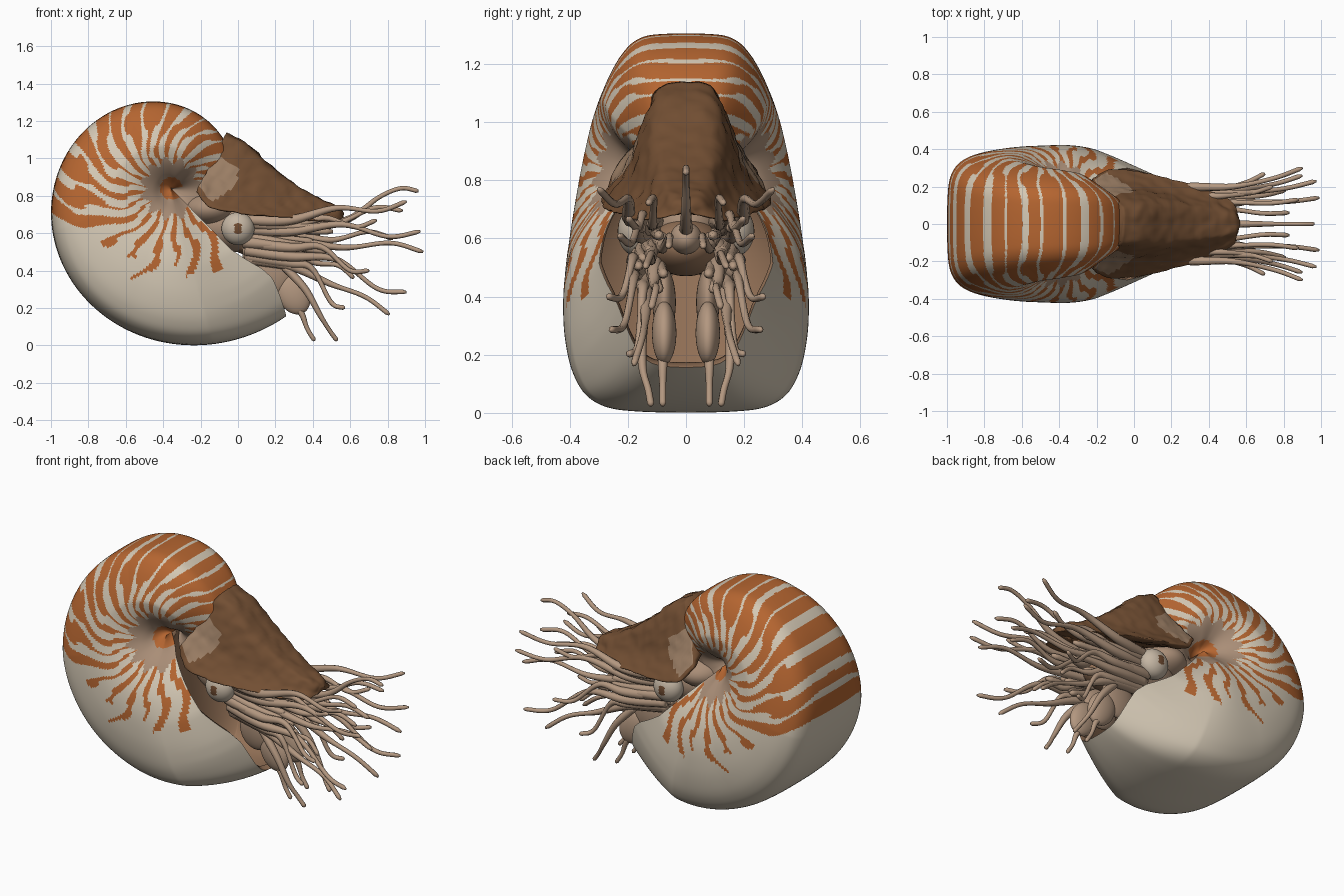
import bpy, bmesh, math, random
from mathutils import Vector, Matrix, noise

if "Cube" in bpy.data.objects:
    bpy.data.objects.remove(bpy.data.objects["Cube"])

random.seed(4)
COLOURS = {
    "shell_cream": (.66, .58, .46), "stripe_orange": (.46, .13, .03),
    "hood_brown": (.17, .078, .033), "hood_patch": (.33, .21, .13),
    "callus_tan": (.40, .27, .185), "tentacle_tan": (.45, .31, .215),
    "eye_pale": (.56, .47, .37), "pupil_brown": (.16, .07, .03),
    "lining_brown": (.31, .175, .10)}
MATS = {}
for n, c in COLOURS.items():
    MATS[n] = bpy.data.materials.new(n)
    MATS[n].diffuse_color = (*c, 1)


def spline(pts, n):
    """Catmull-Rom curve through pts, n steps per span."""
    p = [Vector(q) for q in pts]
    p = [2 * p[0] - p[1]] + p + [2 * p[-1] - p[-2]]
    out = []
    for i in range(1, len(p) - 2):
        a, b, c, d = p[i - 1:i + 3]
        for k in range(n):
            t = k / n
            out.append(.5 * (2 * b + (c - a) * t + (2 * a - 5 * b + 4 * c - d) * t * t
                             + (3 * b - a - 3 * c + d) * t ** 3))
    return out + [p[-2]]


def clamp(v):
    return min(1, max(0, v))


def finish(name, bm, mats):
    bmesh.ops.recalc_face_normals(bm, faces=bm.faces)
    me = bpy.data.meshes.new(name)
    for f in bm.faces:
        f.smooth = True
    bm.to_mesh(me)
    bm.free()
    for m in mats:
        me.materials.append(MATS[m])
    bpy.context.collection.objects.link(bpy.data.objects.new(name, me))


def loft(name, rows, mats, rule=None, closed=False, caps=False):
    """Skin a grid of points; rule(i, j) gives the colour of each face."""
    bm = bmesh.new()
    v = [[bm.verts.new(p) for p in r] for r in rows]
    m = len(rows[0])
    for i in range(len(rows) - 1):
        for j in range(m if closed else m - 1):
            k = (j + 1) % m
            f = bm.faces.new((v[i][j], v[i][k], v[i + 1][k], v[i + 1][j]))
            if rule:
                f.material_index = rule(i, j)
    if caps:
        bm.faces.new(v[0])
        bm.faces.new(v[-1])
    finish(name, bm, mats)


def ball(name, loc, size, mats, rot=None, rule=None):
    bm = bmesh.new()
    bmesh.ops.create_uvsphere(bm, u_segments=40, v_segments=28, radius=1)
    for f in bm.faces:
        if rule:
            f.material_index = rule(f.calc_center_median())
    mat = Matrix.Translation(loc) @ (rot or Matrix()) @ Matrix.Diagonal((*size, 1))
    bmesh.ops.transform(bm, matrix=mat, verts=bm.verts)
    finish(name, bm, mats)


# Shell: a coiled sweep of a wide section, rounder in the older whorl and at the lip
CX, CZ, T0, T1 = -.357, .84, -60, 312
half = [(0, .4), (.07, .52), (.16, .72), (.3, .9), (.45, .985), (.62, 1), (.76, .97),
        (.86, .91), (.935, .81), (.98, .64), (.996, .38)]
section = spline([(u, -y) for u, y in half] + [(1, 0)] + [(u, y) for u, y in half[::-1]], 7)
widths = [.12, .12, .135, .19, .26, .288, .308, .337, .37, .40, .418, .41, .30]
WID = [p.x for p in spline([(w, 0) for w in widths], 42)]
N = len(WID) - 1


def radius(t):
    return .455 * math.exp(.0036 * (t - 90)) - 6.2e-6 * max(0, t - 190) ** 2


def shell_row(i, s=1.0, sy=1.0):
    t = T0 + (T1 - T0) * i / N
    k = clamp((t - 285) / 27)
    k2 = clamp((200 - t) / 80)
    row = []
    for u, y in section:
        lip = min(6.5, 30 * (1 - u)) - 4 * clamp((.7 - u) / .2)
        a = math.radians(t + k * lip)
        r = radius(t) * u * s
        y *= WID[i] * s * sy * (1 - (.35 * k + .27 * k2) * max(0, (u - .5) * 2))
        row.append(Vector((CX + r * math.cos(a), y, CZ + r * math.sin(a))))
    return row


def stripe(i, j):
    t = T0 + (T1 - T0) * (i + .5) / N
    u = (section[j].x + section[j + 1].x) / 2
    r = u * radius(t)
    if t < 8:
        return 2
    if r < .06:
        return 1
    if r < .15 + .02 * math.sin(t * .2):
        return 2
    ph = t + 26 * max(0, (u - .4) / .6) + 2.4 * math.sin(r * 26 + t * .05) + 1.2 * math.sin(r * 55 + t * .7)
    q = ph / 13 if ph < 221 else 17 + (ph - 221) / 15.5
    n = math.floor(q)
    off = abs(q - n - .5) * 2
    if n < 17:
        wide = .38 + .38 * clamp((u - .5) / .35) + .12 * math.sin(n * 2.1 + r * 18)
    else:
        lim = .47 + .06 * math.sin(n * 2.4)
        wide = .46 * max(0, 1 - r / lim) ** .2 if r < lim else 0
    return 1 if off < wide else 0


loft("shell", [shell_row(i) for i in range(N + 1)],
     ["shell_cream", "stripe_orange", "callus_tan"], stripe)
start = N - 46
loft("aperture_lining", [shell_row(start, .96, 0)] +
     [shell_row(i, .965) for i in range(start, N)] + [shell_row(N, 1)], ["lining_brown"])

# Hood: slanted arches, each from a ridge point to a side edge point
arches = [((-.06, 1.135), (-.22, .83, .245)), ((.05, 1.075), (-.15, .745, .285)),
          ((.17, .965), (0, .71, .285)), ((.3, .865), (.2, .69, .24)),
          ((.44, .785), (.4, .67, .18)), ((.53, .745), (.52, .665, .12)), ((.565, .71), (.56, .68, .04))]
arch = [(0, 0), (.35, .03), (.54, .3), (.69, .62), (.9, .87), (1, 1)]
prof = arch + [(.85, 1.0), (.5, .85), (0, .75)]
loop = spline([(-a, b) for a, b in prof[:0:-1]] + prof, 6)
ridge = spline([(*a, 0) for a, b in arches], 8)
edge = spline([b for a, b in arches], 8)
rows = []
for a, b in zip(ridge, edge):
    row = []
    for f, d in loop:
        # the back corner flares round the whorl
        p = Vector((a.x + (b.x - a.x) * d, b.z * f, a.y + (b.y - a.y) * d))
        row.append(p + noise.noise_vector(p * 22) * .008)
    rows.append(row)


def hood_colour(i, j):
    f, d = loop[j]
    return 1 if i < 11 - 10 * abs(d - .6) and .4 < d < .95 and abs(f) > .56 else 0


loft("hood", rows, ["hood_brown", "hood_patch"], hood_colour, closed=True, caps=True)

# Head and mouth
ball("head", (-.02, 0, .64), (.25, .15, .14), ["callus_tan"])
ball("neck", (-.15, 0, .73), (.15, .2, .1), ["callus_tan"])
ball("tentacle_base", (.14, 0, .57), (.2, .13, .10), ["lining_brown"])
ball("mouth", (.36, 0, .6), (.08, .055, .055), ["tentacle_tan"])

for s, side in ((-1, "front"), (1, "back")):
    # Eyes, with the pole turned outwards so the pupil is a polar cap
    ball("eye_" + side, (0, s * .165, .625), (.088, .088, .07), ["eye_pale", "pupil_brown"],
         Matrix.Rotation(-s * math.pi / 2, 4, 'X'),
         lambda c: 1 if abs(c.z) > .8 and (c.x / .25) ** 2 + (c.y / .36) ** 2 < 1 else 0)
    # Funnel lobes
    ball("funnel_lobe_" + side, (.295, s * .075, .275), (.085, .042, .115), ["tentacle_tan"],
         Matrix.Rotation(-.5, 4, 'Y'))
    ball("funnel_root_" + side, (.18, s * .075, .38), (.11, .04, .12), ["callus_tan"])


def tentacle(name, pts, r0, r1):
    path = spline(pts, 8)
    n = len(path) - 1
    rows = []
    for i, p in enumerate(path):
        d = (path[min(i + 1, n)] - path[max(i - 1, 0)]).normalized()
        a = d.cross(Vector((0, 1, .15))).normalized()
        b = d.cross(a)
        r = r0 + (r1 - r0) * clamp((i / n - .15) / .45)
        if i == n:
            r *= .5
        rows.append([p + r * (a * math.cos(k * math.pi / 4) + b * math.sin(k * math.pi / 4))
                     for k in range(8)])
    loft(name, rows, ["tentacle_tan"], closed=True, caps=True)


# Long tentacles: tip positions, mirrored across y
tips = [(.90, .30, .77), (.88, .13, .72), (.975, .23, .61), (.99, .14, .50), (.90, .26, .285),
        (.81, .18, .165), (.70, .27, .40), (.62, .12, .36), (.57, .20, .20), (.83, .06, .57),
        (.74, .20, .67)]
for k, (x, y, z) in enumerate(tips):
    z0 = .46 + .21 * clamp((z - .15) / .6)
    w = .03 * (1 if k % 2 else -1)
    for s, side in ((-1, "front"), (1, "back")):
        tentacle(f"tentacle_{k}_{side}", [
            (.04, s * (.05 + y * .33), z0),
            (.28, s * (.05 + y * .48), z0 - .01 + .1 * (z - z0)),
            (.28 + (x - .28) * .4, s * (.05 + y * .5), z0 + .35 * (z - z0) - w),
            (.28 + (x - .28) * .75, s * (y * .78 + .01), z0 + .78 * (z - z0) + w),
            (x, s * y, z)], .03, .0125)
tentacle("tentacle_middle", [(.1, 0, .62), (.4, 0, .63), (.6, 0, .68), (.75, 0, .79),
                             (.87, 0, .84), (.965, 0, .825)], .026, .012)

# Short sheaths packed beneath the hood
for k in range(9):
    y, z = random.uniform(.05, .15), .47 + .021 * k
    x = random.uniform(.36, .52)
    for s, side in ((-1, "front"), (1, "back")):
        tentacle(f"sheath_{k}_{side}", [(.03, s * y, z + .02), (.22, s * (y + .03), z),
                                        (x, s * (y + .02), z - .02 + .06 * (k / 10 - .5))], .033, .018)

# Hanging tentacles below the funnel
for s, side in ((-1, "front"), (1, "back")):
    tentacle("hanging_inner_" + side, [(.28, s * .075, .25), (.34, s * .08, .17), (.37, s * .08, .09),
                                       (.41, s * .08, .025)], .02, .012)
    tentacle("hanging_outer_" + side, [(.25, s * .13, .42), (.36, s * .15, .30), (.44, s * .15, .16),
                                       (.49, s * .13, .08), (.53, s * .12, .025)], .022, .012)

for m in bpy.data.materials:
    if m.users and not m.is_grease_pencil:
        m.use_nodes = True
        m.node_tree.nodes["Principled BSDF"].inputs["Base Color"].default_value = m.diffuse_color
